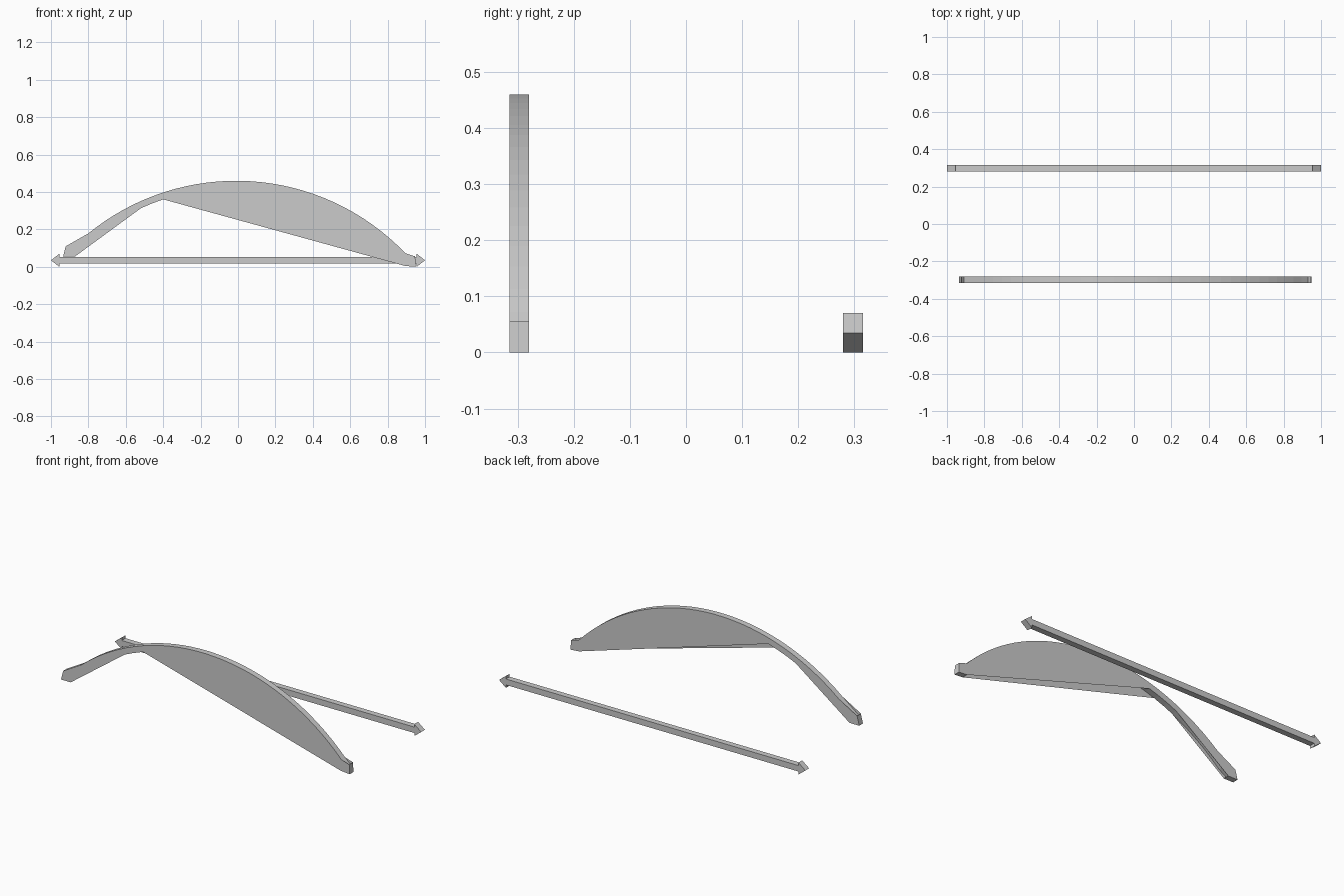
import bpy, bmesh, math

if "Cube" in bpy.data.objects:
    bpy.data.objects.remove(bpy.data.objects["Cube"])

T = 0.035  # bar thickness


def make(name, outline, caps, y0):
    """Walls along a closed x-z outline, plus one flat cap at each y side."""
    bm = bmesh.new()
    ys = (y0, y0 + T)
    rings = [[bm.verts.new((x, y, z)) for x, z in outline] for y in ys]
    n = len(outline)
    for i in range(n):
        j = (i + 1) % n
        bm.faces.new((rings[0][i], rings[0][j], rings[1][j], rings[1][i]))
    for y, cap in zip(ys, caps):
        vs = [bm.verts.new((x, y, z)) for x, z in cap]
        bm.faces.new(vs if y == ys[0] else vs[::-1])
    bmesh.ops.remove_doubles(bm, verts=bm.verts, dist=1e-5)
    bmesh.ops.triangulate(bm, faces=[f for f in bm.faces if len(f.verts) > 4])
    bmesh.ops.recalc_face_normals(bm, faces=bm.faces)
    me = bpy.data.meshes.new(name)
    bm.to_mesh(me)
    bm.free()
    ob = bpy.data.objects.new(name, me)
    bpy.context.collection.objects.link(ob)
    return ob


# straight double-ended arrow
half = [(0.955, 0.0175), (0.955, 0), (1, 0.035), (0.955, 0.07), (0.955, 0.0525)]
straight = half + [(-x, 0.07 - z) for x, z in half]
make("straight_double_arrow", straight, (straight, straight), 0.28)

# curved double-ended arrow: concentric arcs ending in small heads
CX, CZ, R = -0.01, -0.79, 1.25


def arc(r, x0, x1, n):
    a0, a1 = (math.asin((x - CX) / r) for x in (x0, x1))
    return [(CX + r * math.sin(a0 + (a1 - a0) * i / n),
             CZ + r * math.cos(a0 + (a1 - a0) * i / n)) for i in range(n + 1)]


left_in, left_tip, left_out = (-0.872, 0.055), (-0.935, 0.055), (-0.921, 0.11)
right_out, right_tip, right_in = (0.947, 0.056), (0.95, 0.0), (0.893, 0.005)
left_head = [left_in, left_tip, left_out]
right_head = [right_out, right_tip, right_in]

outer = arc(R, -0.8, 0.895, 32)
inner_left = arc(R - T, -0.52, -0.40, 2)
outline = (left_head + [(-0.909, 0.095)] + outer + [(0.931, 0.039)] + right_head
           + [(0.907, 0.019)] + arc(R - T, 0.87, -0.34, 22)
           + arc(R - T, -0.40, -0.52, 2) + arc(R - T, -0.58, -0.84, 5)
           + [(-0.888, 0.068)])

# side caps bridge the hollow of the arc with straight chords
front = left_head + outer + right_head + inner_left[::-1]
back = left_head + outer + right_head + arc(R - T, -0.34, -0.52, 3)
make("curved_double_arrow", outline, (front, back), -0.315)
